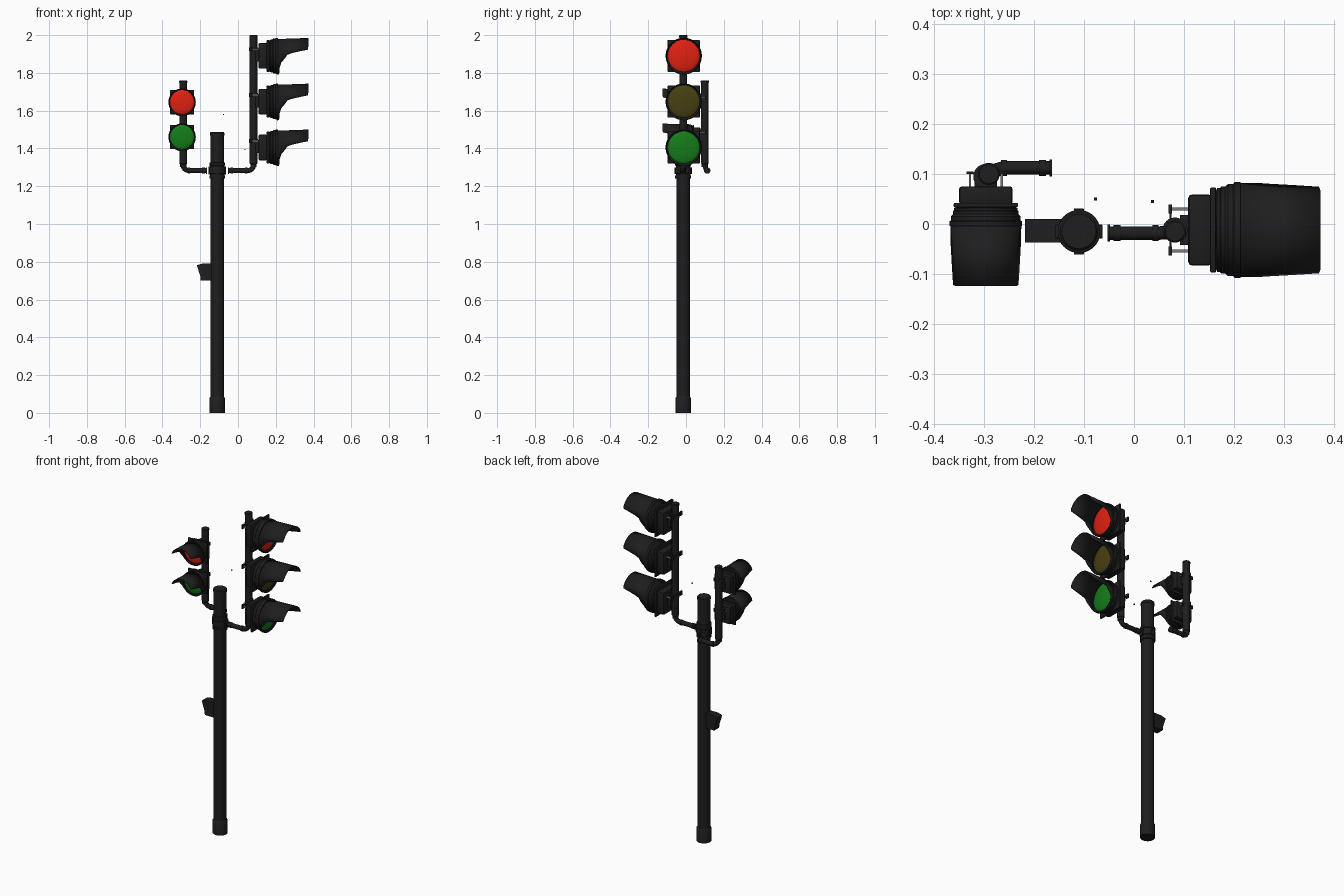
import bpy, bmesh, math
from mathutils import Matrix, Vector

if "Cube" in bpy.data.objects:
    bpy.data.objects.remove(bpy.data.objects["Cube"])


def material(name, rgb):
    m = bpy.data.materials.new(name)
    m.diffuse_color = (*rgb, 1)
    m.use_nodes = True
    m.node_tree.nodes["Principled BSDF"].inputs["Base Color"].default_value = m.diffuse_color
    return m


BLACK = material("black_paint", (0.013, 0.013, 0.014))
STEEL = material("steel", (0.2, 0.2, 0.2))
RED = material("red_glass", (0.75, 0.015, 0.006))
AMBER = material("amber_glass", (0.062, 0.05, 0.006))
GREEN = material("green_glass", (0.007, 0.2, 0.01))


def finish(ob, mat, M=None, smooth=True):
    ob.data.materials.append(mat)
    if M is not None:
        ob.matrix_world = M
    if smooth:
        bpy.ops.object.select_all(action='DESELECT')
        ob.select_set(True)
        bpy.context.view_layer.objects.active = ob
        bpy.ops.object.shade_smooth_by_angle(angle=math.radians(35))
    return ob


def mesh_object(name, bm, mat, M=None, smooth=True):
    bmesh.ops.recalc_face_normals(bm, faces=bm.faces)
    me = bpy.data.meshes.new(name)
    bm.to_mesh(me)
    bm.free()
    ob = bpy.data.objects.new(name, me)
    bpy.context.collection.objects.link(ob)
    return finish(ob, mat, M, smooth)


def box(name, lo, hi, mat=BLACK, M=None, bevel=0.0):
    bm = bmesh.new()
    lo, hi = Vector(lo), Vector(hi)
    bmesh.ops.create_cube(bm, size=1)
    bmesh.ops.scale(bm, vec=hi - lo, verts=bm.verts)
    bmesh.ops.translate(bm, vec=(lo + hi) / 2, verts=bm.verts)
    if bevel:
        bmesh.ops.bevel(bm, geom=bm.edges[:], offset=bevel, segments=2, affect='EDGES', profile=0.5)
    return mesh_object(name, bm, mat, M)


def lathe(name, profile, mat=BLACK, M=None, axis='Z', n=40):
    """Spin (radius, height) points around the axis; ends are capped."""
    bm = bmesh.new()
    rings = []
    for r, h in profile:
        ring = []
        for i in range(n):
            a = 2 * math.pi * i / n
            c, s = r * math.cos(a), r * math.sin(a)
            ring.append(bm.verts.new((c, s, h) if axis == 'Z' else (h, c, s)))
        rings.append(ring)
    for A, B in zip(rings, rings[1:]):
        for i in range(n):
            j = (i + 1) % n
            bm.faces.new((A[i], A[j], B[j], B[i]))
    bm.faces.new(rings[0])
    bm.faces.new(rings[-1])
    return mesh_object(name, bm, mat, M)


def pipe(name, pts, r):
    cu = bpy.data.curves.new(name, 'CURVE')
    cu.dimensions = '3D'
    cu.bevel_depth, cu.bevel_resolution, cu.use_fill_caps = r, 5, True
    sp = cu.splines.new('POLY')
    sp.points.add(len(pts) - 1)
    for p, co in zip(sp.points, pts):
        p.co = (*co, 1)
    ob = bpy.data.objects.new(name, cu)
    bpy.context.collection.objects.link(ob)
    cu.materials.append(BLACK)
    return ob


def visor(name, M):
    # hood shell: long over the top, cut away below the lens
    edge = [(0, .29), (35, .29), (60, .29), (71, .287), (76, .23), (83, .18), (92, .172),
            (110, .147), (130, .138), (180, .135)]

    def reach(deg):
        for (a, d), (b, e) in zip(edge, edge[1:]):
            if deg <= b:
                return d + (e - d) * (deg - a) / (b - a)
    bm = bmesh.new()
    back, front = [], []
    for deg in range(-180, 180, 5):
        a, d = math.radians(deg), reach(abs(deg))
        t = (d - .125) / .165
        for row, x, k in ((back, .125, 0), (front, d, t)):
            r = .094 - .002 * k
            row.append(bm.verts.new((x, r * math.sin(a), r * math.cos(a) - .005 + .008 * k)))
    for i in range(len(back)):
        j = (i + 1) % len(back)
        bm.faces.new((back[i], back[j], front[j], front[i]))
    ob = mesh_object(name, bm, BLACK, M)
    mod = ob.modifiers.new("thickness", 'SOLIDIFY')
    mod.thickness, mod.offset = .004, -1


def signal_head(tag, M, glass):
    # local +x faces traffic, origin on the mast axis
    box(tag + "_housing", (.026, -.071, -.068), (.074, .071, .068), M=M, bevel=.008)
    box(tag + "_square_flange", (.07, -.085, -.085), (.082, .085, .085), M=M, bevel=.003)
    lathe(tag + "_bowl", [(.074, .07), (.078, .082), (.084, .084), (.084, .09), (.087, .092), (.087, .1),
                          (.092, .106), (.092, .116), (.096, .119), (.096, .131), (.085, .131),
                          (.085, .12)], M=M, axis='X', n=48)
    lathe(tag + "_lens", [(.087 * math.cos(a), .122 + .018 * math.sin(a))
                          for a in [i * math.pi / 2 / 8.3 for i in range(9)]],
          glass, M, 'X', 48)
    visor(tag + "_visor", M)
    # mast bracket
    lathe(tag + "_mast_band", [(.025, .025), (.025, .045)], BLACK,
          Matrix.Translation(M.translation), n=24)
    for s in (-1, 1):
        y = s * .042
        box(tag + "_bracket_rod", (-.012, y - .003, .03), (.03, y + .003, .04), STEEL, M)
        box(tag + "_bracket_plate", (-.013, y - .009, .022), (-.006, y + .009, .048), M=M)
    box(tag + "_bracket_bar", (-.011, -.045, .031), (-.007, .045, .039), M=M)
    box(tag + "_back_mount", (.01, -.03, -.03), (.03, .03, .03), M=M)


# main pole with base sleeve and cap
P = Matrix.Translation((-.11, -.015, 0))
lathe("main_pole", [(.0355, .06), (.0355, 1.48)], M=P)
lathe("base_sleeve", [(.041, 0), (.041, .078), (.036, .086)], M=P)
lathe("pole_cap", [(.038, 1.468), (.038, 1.482), (.034, 1.487)], M=P)

# clamp that carries the arms
lathe("arm_clamp", [(.036, 1.24), (.042, 1.242), (.042, 1.256), (.039, 1.258), (.039, 1.266), (.043, 1.268),
                    (.043, 1.298), (.039, 1.30), (.039, 1.308), (.042, 1.31), (.042, 1.324), (.036, 1.326)], M=P)
for s in (-1, 1):
    box("clamp_lug", (s * .04 - .007, -.014, 1.262), (s * .04 + .007, .014, 1.304), M=P, bevel=.002)
    box("clamp_bolt_lug", (-.01, s * .04 - .006, 1.265), (.01, s * .04 + .006, 1.30), M=P, bevel=.002)

# push button box on the pole, tapering downwards
bm = bmesh.new()
prof = [(-.14, .70), (-.197, .70), (-.2, .725), (-.218, .782), (-.19, .79), (-.14, .79)]
f = bm.faces.new([bm.verts.new((x, -.037, z)) for x, z in prof])
ext = bmesh.ops.extrude_face_region(bm, geom=[f])
bmesh.ops.translate(bm, vec=(0, .047, 0), verts=[v for v in ext['geom'] if isinstance(v, bmesh.types.BMVert)])
mesh_object("button_box", bm, BLACK, smooth=False)


def mast(tag, x, y, arm_x, arm_y, top):
    # upright tube plus elbow arm
    M = Matrix.Translation((x, y, 0))
    lathe(tag + "_mast", [(.016, 1.315), (.02, 1.32), (.02, top - .012), (.022, top - .012),
                          (.022, top - .003), (.019, top)], M=M, n=32)
    s = 1 if x > arm_x else -1
    R, z = .03, 1.283
    bend = [(x - s * R + s * R * math.sin(a), arm_y + (y - arm_y) * i / 8, z + R - R * math.cos(a))
            for i, a in ((i, i * math.pi / 16) for i in range(9))]
    pipe(tag + "_arm", [(arm_x, arm_y, z)] + bend + [(x, y, 1.33)], .0135)
    lathe(tag + "_elbow_collar", [(.017, 1.302), (.017, 1.318)], M=M, n=24)
    for d, r, w in ((0, .017, .005), (.012, .016, .014), (.09, .016, .012)):
        a, b = sorted((arm_x + s * d, arm_x + s * (d + w)))
        lathe(tag + "_arm_collar", [(r, a), (r, b)], M=Matrix.Translation((0, arm_y, z)), axis='X', n=24)


mast("right", .082, -.015, -.053, -.018, 2.0)
mast("left", -.29, .1, -.164, .112, 1.76)

# three large heads facing right, two small heads facing front
for nm, z, g in (("red", 1.89, RED), ("amber", 1.648, AMBER), ("green", 1.405, GREEN)):
    signal_head("large_" + nm, Matrix.Translation((.082, -.012, z)), g)
for nm, z, g in (("red", 1.645, RED), ("green", 1.46, GREEN)):
    M = Matrix.Translation((-.296, .095, z)) @ Matrix.Rotation(-math.pi / 2, 4, 'Z') @ Matrix.Scale(.755, 4)
    signal_head("small_" + nm, M, g)

# two loose bolts floating beside the pole
for c in ((-.077, .05, 1.58), (.037, .045, 1.395)):
    box("loose_bolt", [v - .003 for v in c], [v + .003 for v in c])
